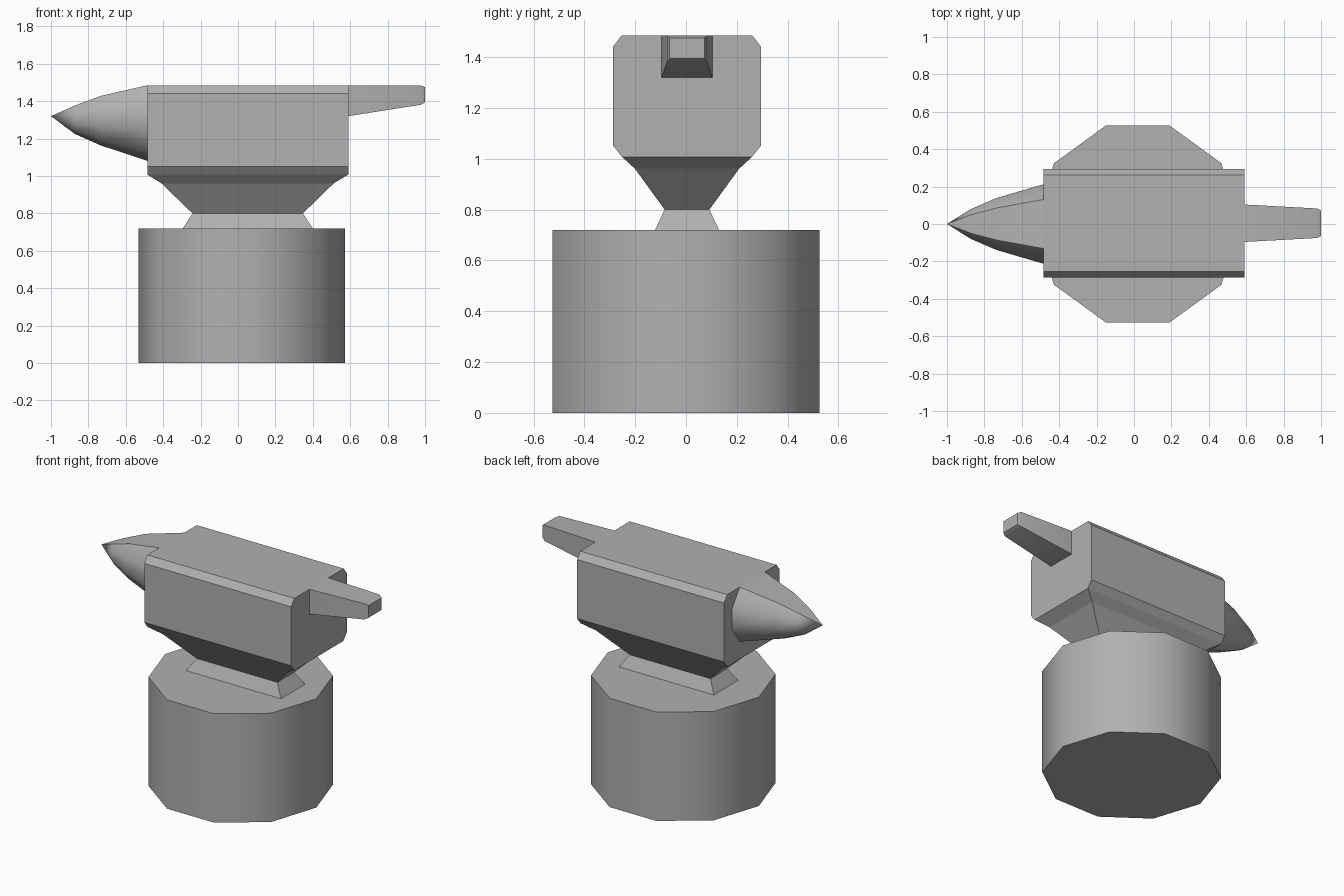
import bpy, bmesh, math

if "Cube" in bpy.data.objects:
    bpy.data.objects.remove(bpy.data.objects["Cube"])

YC = 0.004  # small sideways offset of the anvil

# Dark grey iron and stump colour
grey = bpy.data.materials.new("dark_grey")
grey.diffuse_color = (0.44, 0.44, 0.44, 1)
grey.use_nodes = True
grey.node_tree.nodes["Principled BSDF"].inputs["Base Color"].default_value = grey.diffuse_color


def loft(name, rings, smooth=None):
    """Skin a list of equal-length rings; a one-point ring closes to a tip."""
    bm = bmesh.new()
    loops = [[bm.verts.new(p) for p in ring] for ring in rings]
    for a, b in zip(loops, loops[1:]):
        n = len(a)
        for i in range(n):
            j = (i + 1) % n
            if len(b) == 1:
                bm.faces.new((a[i], a[j], b[0]))
            else:
                bm.faces.new((a[i], a[j], b[j], b[i]))
    for end in (loops[0], loops[-1]):
        if len(end) > 2:
            bm.faces.new(end)
    bmesh.ops.recalc_face_normals(bm, faces=bm.faces)
    mesh = bpy.data.meshes.new(name)
    bm.to_mesh(mesh)
    bm.free()
    mesh.materials.append(grey)
    obj = bpy.data.objects.new(name, mesh)
    bpy.context.collection.objects.link(obj)
    if smooth:
        bpy.ops.object.select_all(action='DESELECT')
        obj.select_set(True)
        bpy.context.view_layer.objects.active = obj
        bpy.ops.object.shade_smooth_by_angle(angle=math.radians(smooth))
    return obj


def rect_z(x0, x1, hy, z):
    return [(x0, YC - hy, z), (x1, YC - hy, z), (x1, YC + hy, z), (x0, YC + hy, z)]


def rect_x(x, hy, z0, z1):
    return [(x, YC - hy, z0), (x, YC + hy, z0), (x, YC + hy, z1), (x, YC - hy, z1)]


def decagon(r, z):
    return [(0.02 + r * math.cos(math.tau * i / 10),
             r * math.sin(math.tau * i / 10), z) for i in range(10)]


def horn_ring(x, r, top):
    # decagon standing on a corner, with its top corner cut flat
    zc = top - r * math.sin(math.radians(54))
    return [(x, r * math.cos(math.radians(a)), zc + r * math.sin(math.radians(a)))
            for a in range(-234, 55, 36)]


# Ten-sided stump
loft("stump", [decagon(0.553, 0), decagon(0.553, 0.72)], smooth=40)

# Anvil body: chamfered block
half = [(0.256, 1.008), (0.291, 1.052), (0.291, 1.442), (0.258, 1.485)]
section = half + [(-y, z) for y, z in reversed(half)]
loft("anvil_body", [[(x, YC + y, z) for y, z in section] for x in (-0.485, 0.59)])

# Waist and foot
loft("anvil_waist", [
    rect_z(-0.295, 0.40, 0.126, 0.72),
    rect_z(-0.243, 0.347, 0.088, 0.80),
    rect_z(-0.41, 0.512, 0.205, 0.961),
    rect_z(-0.485, 0.59, 0.256, 1.008),
])

# Horn with a flat top
loft("horn", [
    horn_ring(-0.485, 0.223, 1.485),
    horn_ring(-0.735, 0.146, 1.428),
    horn_ring(-0.872, 0.084, 1.377),
    [(-1.0, 0, 1.32)],
], smooth=40)

# Tapered heel with a softened end
loft("heel", [
    rect_x(0.59, 0.10, 1.32, 1.485),
    rect_x(0.977, 0.079, 1.381, 1.485),
    rect_x(1.0, 0.068, 1.394, 1.475),
], smooth=40)
